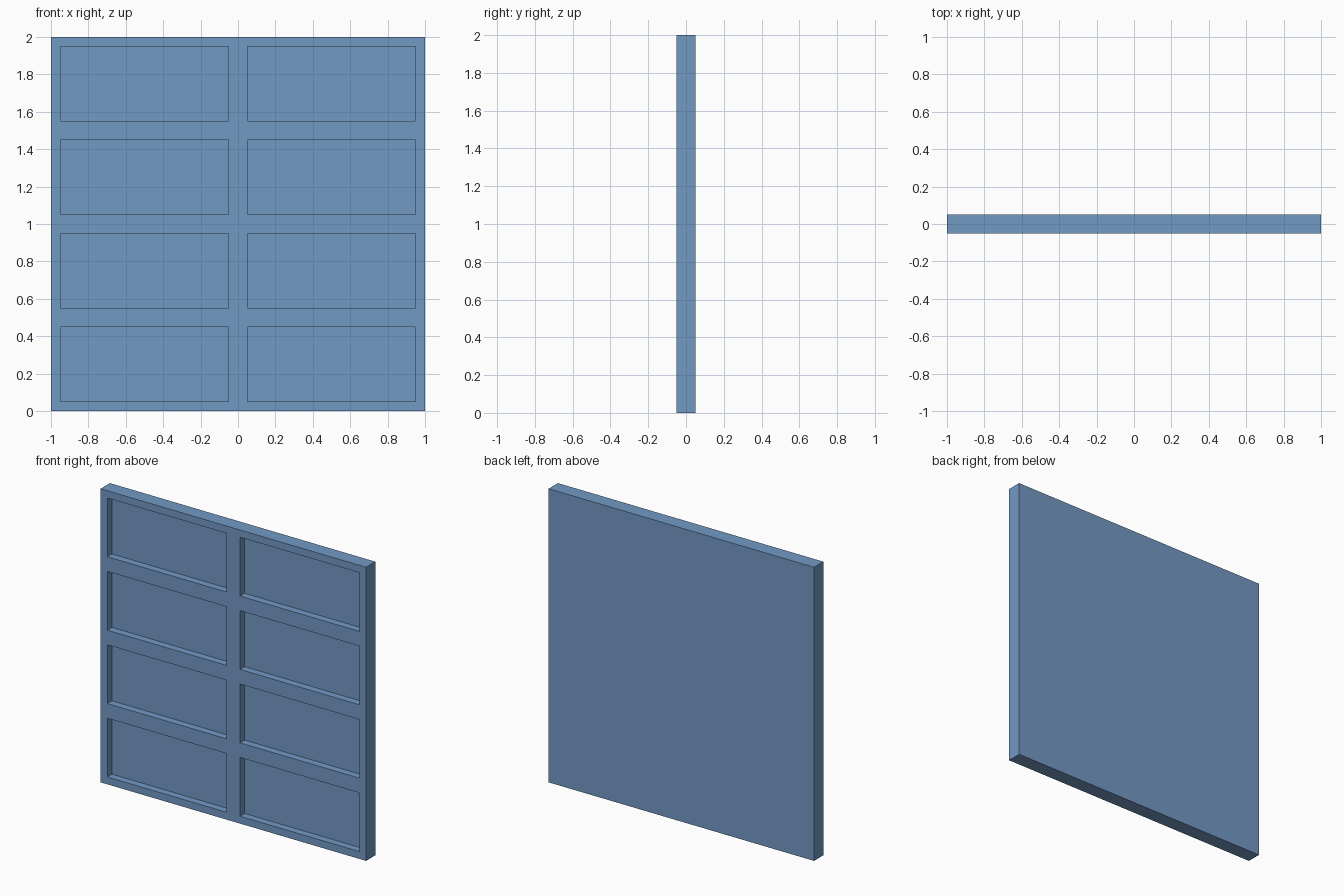
import bpy
import bmesh
from mathutils import Matrix, Vector

cube = bpy.data.objects.get("Cube")
if cube:
    bpy.data.objects.remove(cube, do_unlink=True)

WIDTH, DEPTH, HEIGHT = 2.0, 0.1, 2.0
COLUMNS, ROWS = 2, 4
BORDER = 0.05          # frame margin around each panel's cell
RECESS = 0.05          # how far the panels sit back


def cut_positions(start, size, count):
    """Edges of each panel along one axis."""
    cell = size / count
    return [start + i * cell + offset
            for i in range(count) for offset in (BORDER, cell - BORDER)]


def inside_panel(value, cuts):
    return any(a < value < b for a, b in zip(cuts[::2], cuts[1::2]))


# Blue paint
blue = bpy.data.materials.new("dusty blue")
blue.use_nodes = True
colour = (0.17, 0.32, 0.55, 1.0)
blue.diffuse_color = colour
blue.node_tree.nodes["Principled BSDF"].inputs["Base Color"].default_value = colour

# Solid slab
bm = bmesh.new()
bmesh.ops.create_cube(bm, size=1.0, matrix=Matrix.Translation((0, 0, HEIGHT / 2))
                      @ Matrix.Diagonal((WIDTH, DEPTH, HEIGHT, 1)))

# Loop cuts along the panel edges
x_cuts = cut_positions(-WIDTH / 2, WIDTH, COLUMNS)
z_cuts = cut_positions(0.0, HEIGHT, ROWS)
cuts = [((x, 0, 0), (1, 0, 0)) for x in x_cuts] + [((0, 0, z), (0, 0, 1)) for z in z_cuts]
for point, normal in cuts:
    bmesh.ops.bisect_plane(bm, geom=bm.verts[:] + bm.edges[:] + bm.faces[:],
                           plane_co=point, plane_no=normal)

# Push the front panels back into the slab
bm.normal_update()
panels = []
for face in bm.faces:
    centre = face.calc_center_median()
    if face.normal.y < -0.9 and inside_panel(centre.x, x_cuts) and inside_panel(centre.z, z_cuts):
        panels.append(face)
pushed = bmesh.ops.extrude_discrete_faces(bm, faces=panels)["faces"]
verts = list({v for f in pushed if f.normal.y < -0.9 for v in f.verts})
bmesh.ops.translate(bm, verts=verts, vec=Vector((0, RECESS, 0)))
bmesh.ops.recalc_face_normals(bm, faces=bm.faces[:])

mesh = bpy.data.meshes.new("panelled_slab")
bm.to_mesh(mesh)
bm.free()
mesh.materials.append(blue)
slab = bpy.data.objects.new("panelled_slab", mesh)
bpy.context.collection.objects.link(slab)
